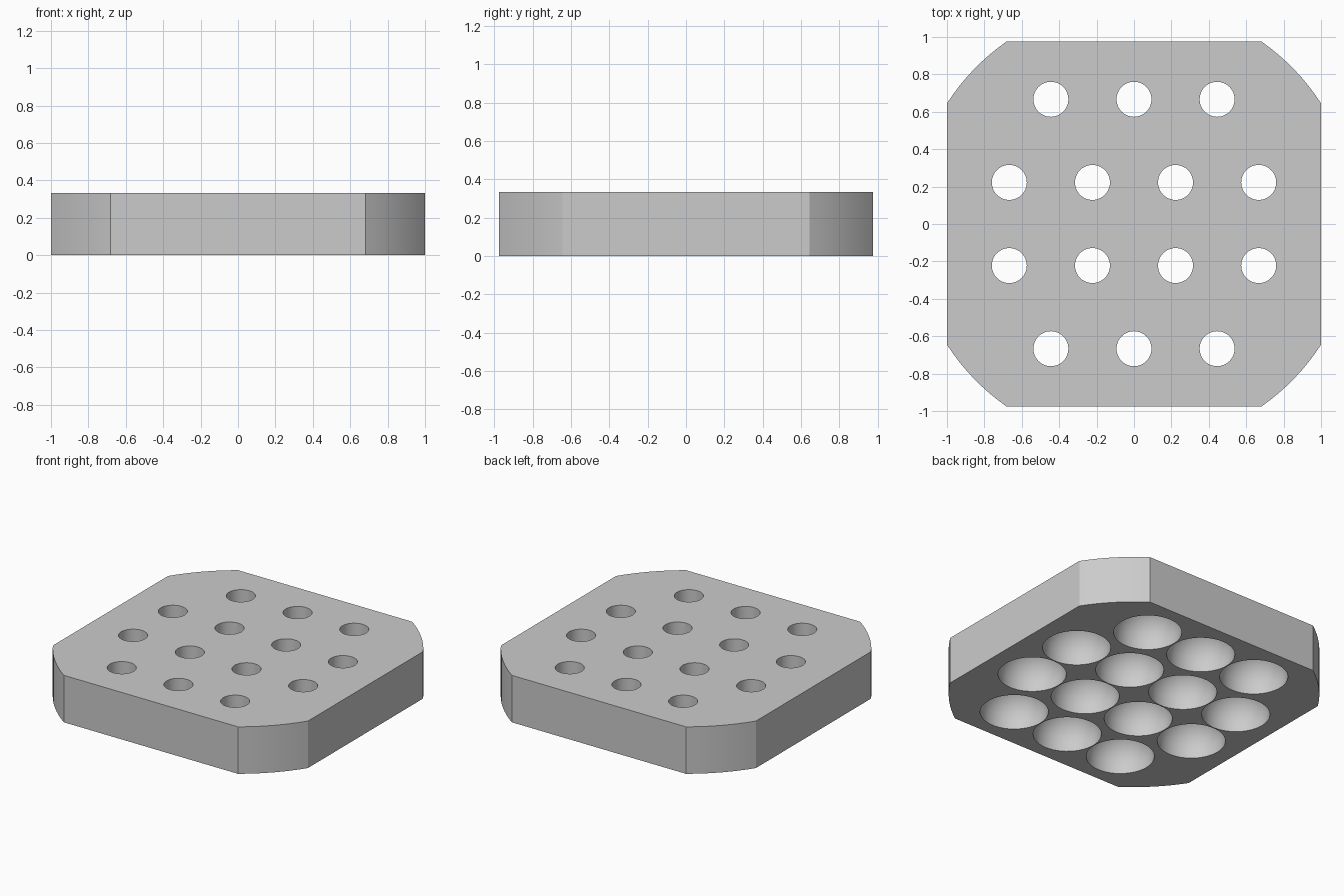
import bpy, bmesh, math

if "Cube" in bpy.data.objects:
    bpy.data.objects.remove(bpy.data.objects["Cube"])

HX, HY, H = 1.0, 0.975, 0.333   # half width, half depth, height
R_CORNER = 1.19                 # circle that trims the corners
R_HOLE, R_BOWL, RIM = 0.0935, 0.219, 0.04
S = 0.4445                      # spacing of the holes

grey = bpy.data.materials.new("light_grey")
grey.diffuse_color = (0.6, 0.6, 0.6, 1)
grey.use_nodes = True
grey.node_tree.nodes["Principled BSDF"].inputs["Base Color"].default_value = grey.diffuse_color


def make_object(name, bm):
    bmesh.ops.recalc_face_normals(bm, faces=bm.faces)
    mesh = bpy.data.meshes.new(name)
    bm.to_mesh(mesh)
    bm.free()
    mesh.materials.append(grey)
    ob = bpy.data.objects.new(name, mesh)
    bpy.context.collection.objects.link(ob)
    return ob


# Plate: rectangle with its corners trimmed by a large circle
a0 = math.acos(HX / R_CORNER)
a1 = math.asin(HY / R_CORNER)
arc = [a0 + (a1 - a0) * i / 8 for i in range(9)]
angles = (arc + [math.pi - a for a in reversed(arc)]
          + [math.pi + a for a in arc] + [-a for a in reversed(arc)])
bm = bmesh.new()
base = bm.faces.new([bm.verts.new((R_CORNER * math.cos(a), R_CORNER * math.sin(a), 0))
                     for a in angles])
top = bmesh.ops.extrude_face_region(bm, geom=[base])["geom"]
bmesh.ops.translate(bm, vec=(0, 0, H), verts=[v for v in top if isinstance(v, bmesh.types.BMVert)])
plate = make_object("plate", bm)

# Cutter profile: short straight rim, dome, then the narrow hole up through the top
a_end = math.acos(R_HOLE / R_BOWL)
profile = [(R_BOWL, -0.1)]
profile += [(R_BOWL * math.cos(a_end * i / 12), RIM + R_BOWL * math.sin(a_end * i / 12))
            for i in range(13)]
profile += [(R_HOLE, H + 0.1)]

# Four staggered rows of holes
centres = [(x * S, y * S) for y in (-1.5, 1.5) for x in (-1, 0, 1)]
centres += [(x * S, y * S) for y in (-0.5, 0.5) for x in (-1.5, -0.5, 0.5, 1.5)]

N = 48
bm = bmesh.new()
for cx, cy in centres:
    rings = [[bm.verts.new((cx + r * math.cos(2 * math.pi * k / N),
                            cy + r * math.sin(2 * math.pi * k / N), z)) for k in range(N)]
             for r, z in profile]
    for lo, hi in zip(rings, rings[1:]):
        for k in range(N):
            j = (k + 1) % N
            bm.faces.new((lo[k], lo[j], hi[j], hi[k]))
    bm.faces.new(rings[0][::-1])
    bm.faces.new(rings[-1])
cutter = make_object("hole_cutter", bm)

# Cut the holes, then remove the cutter
mod = plate.modifiers.new("holes", "BOOLEAN")
mod.object = cutter
mod.operation = "DIFFERENCE"
mod.solver = "EXACT"
bpy.context.view_layer.objects.active = plate
plate.select_set(True)
cutter.select_set(False)
bpy.ops.object.modifier_apply(modifier=mod.name)
bpy.data.objects.remove(cutter)
bpy.ops.object.shade_smooth_by_angle(angle=math.radians(20))
